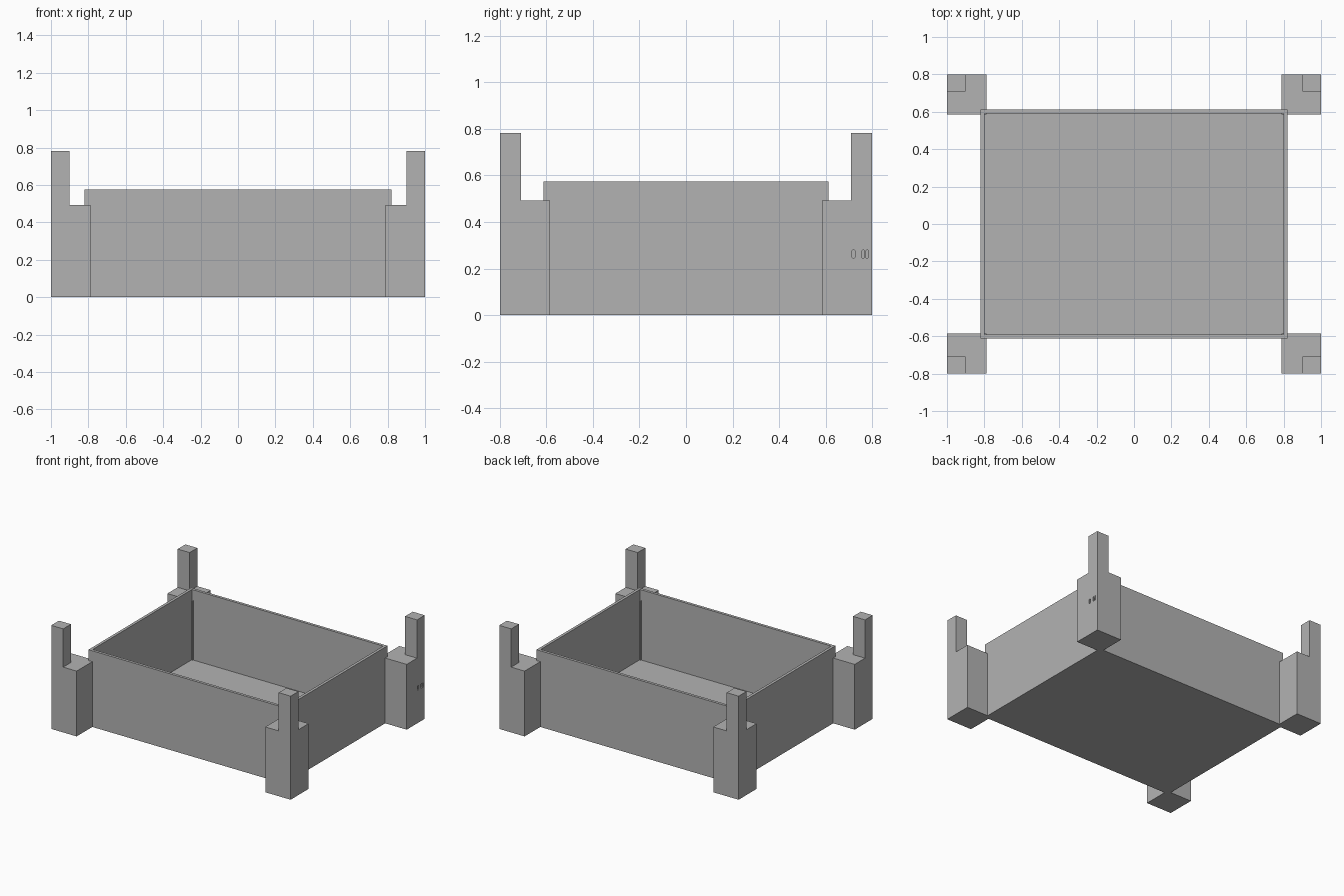
import bpy
import bmesh
import math

default = bpy.data.objects.get("Cube")
if default:
    bpy.data.objects.remove(default, do_unlink=True)

grey = bpy.data.materials.new("plain grey")
grey.use_nodes = True
colour = (0.45, 0.45, 0.45, 1)
grey.diffuse_color = colour
grey.node_tree.nodes["Principled BSDF"].inputs["Base Color"].default_value = colour


def make_object(name, bm):
    bmesh.ops.recalc_face_normals(bm, faces=bm.faces)
    mesh = bpy.data.meshes.new(name)
    bm.to_mesh(mesh)
    bm.free()
    mesh.materials.append(grey)
    obj = bpy.data.objects.new(name, mesh)
    bpy.context.collection.objects.link(obj)
    return obj


def add_box(bm, low, high):
    """Add a box between two corners and return its vertices."""
    verts = bmesh.ops.create_cube(bm, size=1)["verts"]
    for v in verts:
        v.co = [a + (b - a) * (c + 0.5) for a, b, c in zip(low, high, v.co)]
    return verts


# Open tray: the top is inset to a rim and pushed down to the floor
HALF_X, HALF_Y, HEIGHT = 0.82, 0.613, 0.575
WALL, FLOOR = 0.03, 0.045
bm = bmesh.new()
add_box(bm, (-HALF_X, -HALF_Y, 0), (HALF_X, HALF_Y, HEIGHT))
bm.normal_update()
top = max(bm.faces, key=lambda f: f.calc_center_median().z)
bmesh.ops.inset_region(bm, faces=[top], thickness=WALL)
inner = bmesh.ops.extrude_face_region(bm, geom=[top])["geom"]
bmesh.ops.delete(bm, geom=[top], context="FACES_ONLY")
for v in inner:
    if isinstance(v, bmesh.types.BMVert):
        v.co.z = FLOOR
make_object("tray", bm)


# Corner posts: a block with a thinner prong rising from its outer corner
def corner_post(name, sx, sy):
    bm = bmesh.new()
    add_box(bm, (0.788, 0.585, 0), (1, 0.8, 0.493))
    lower_top = max(bm.faces, key=lambda f: f.calc_center_median().z)
    # Split the shoulder so that its outer corner can be raised
    for point, normal in (((0.9, 0, 0), (1, 0, 0)), ((0, 0.708, 0), (0, 1, 0))):
        bmesh.ops.bisect_plane(bm, geom=bm.verts[:] + bm.edges[:] + bm.faces[:],
                               plane_co=point, plane_no=normal)
    corner = max(bm.faces, key=lambda f: sum(f.calc_center_median()))
    raised = bmesh.ops.extrude_face_region(bm, geom=[corner])["geom"]
    bmesh.ops.delete(bm, geom=[corner], context="FACES_ONLY")
    for v in raised:
        if isinstance(v, bmesh.types.BMVert):
            v.co.z = 0.782
    bmesh.ops.dissolve_limit(bm, angle_limit=0.01, verts=bm.verts[:], edges=bm.edges[:])
    for v in bm.verts:
        v.co.x *= sx
        v.co.y *= sy
    return make_object(name, bm)


posts = {}
for side, sx in (("left", 1), ("right", -1)):
    for end, sy in (("front", -1), ("back", 1)):
        posts[end, side] = corner_post(f"{end}_{side}_post", sx, sy)

# Three small round-ended slots sunk into the outer face of one post
bm = bmesh.new()
for y, width in ((0.719, 0.014), (0.761, 0.011), (0.778, 0.011)):
    verts = add_box(bm, (0.99, y - width / 2, 0.245), (1.01, y + width / 2, 0.28))
    long_edges = {e for v in verts for e in v.link_edges
                  if abs(e.verts[0].co.x - e.verts[1].co.x) > 0.015}
    bmesh.ops.bevel(bm, geom=list(long_edges), offset=width * 0.45,
                    segments=3, profile=0.5, affect="EDGES")
cutter = make_object("slot_cutter", bm)
cutter.hide_render = True
cutter.hide_set(True)
cut = posts["back", "left"].modifiers.new("slots", "BOOLEAN")
cut.operation = "DIFFERENCE"
cut.solver = "EXACT"
cut.object = cutter
